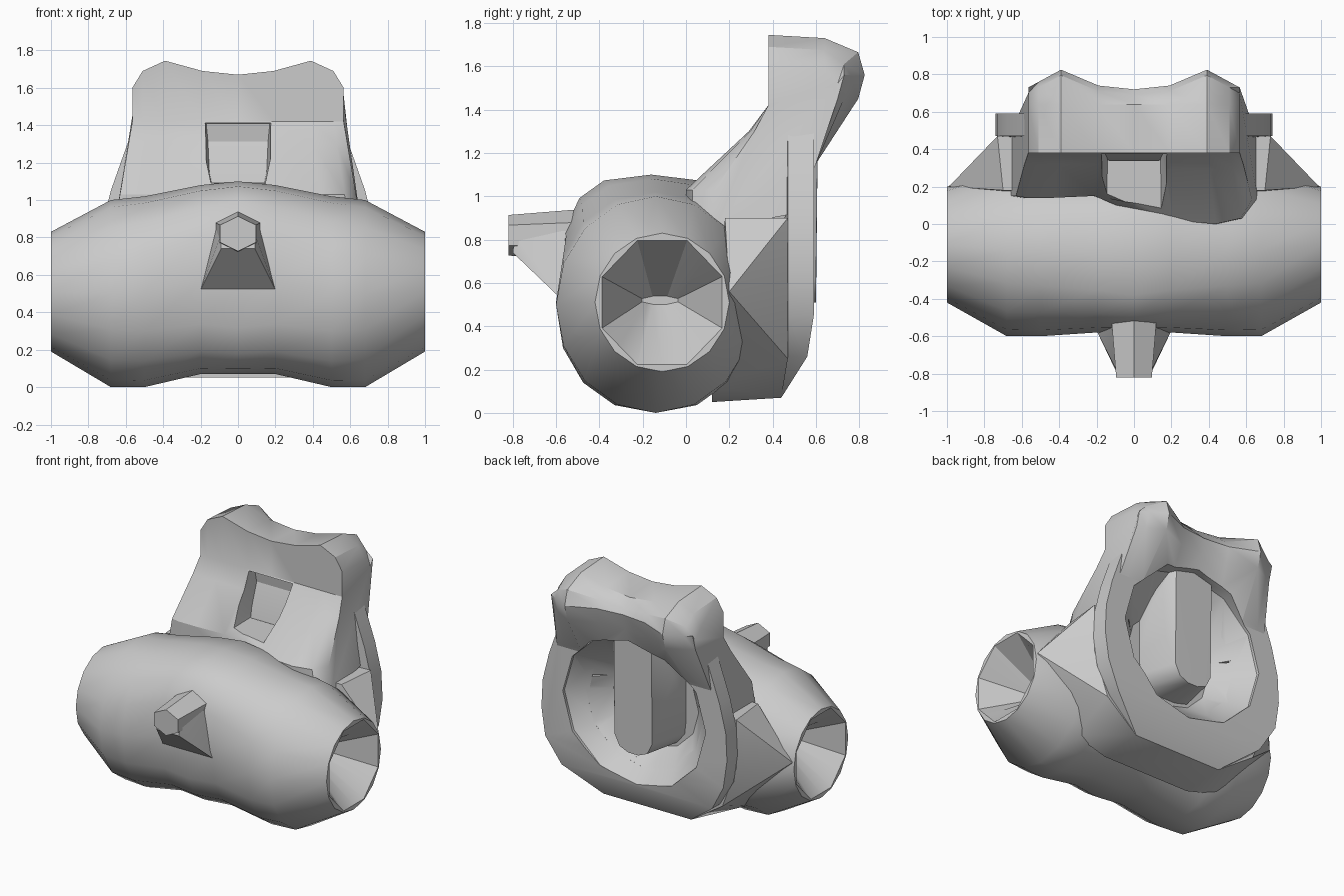
import bpy, bmesh, math

cube = bpy.data.objects.get("Cube")
if cube:
    bpy.data.objects.remove(cube, do_unlink=True)

GREY = (0.6, 0.6, 0.6, 1)
metal = bpy.data.materials.new("cast_grey")
metal.use_nodes = True
metal.diffuse_color = GREY
metal.node_tree.nodes["Principled BSDF"].inputs["Base Color"].default_value = GREY


def finish(name, bm):
    bmesh.ops.recalc_face_normals(bm, faces=bm.faces)
    mesh = bpy.data.meshes.new(name)
    bm.to_mesh(mesh)
    bm.free()
    mesh.materials.append(metal)
    obj = bpy.data.objects.new(name, mesh)
    bpy.context.collection.objects.link(obj)
    return obj


def loft(name, sections):
    """Skin a list of equal-length point rings and cap both ends."""
    bm = bmesh.new()
    rings = [[bm.verts.new(p) for p in s] for s in sections]
    n = len(rings[0])
    for a, b in zip(rings, rings[1:]):
        for i in range(n):
            j = (i + 1) % n
            bm.faces.new((a[i], a[j], b[j], b[i]))
    bm.faces.new(rings[0])
    bm.faces.new(rings[-1])
    return finish(name, bm)


def hull(name, points, mirror=True):
    bm = bmesh.new()
    for x, y, z in points:
        bm.verts.new((x, y, z))
        if mirror and x:
            bm.verts.new((-x, y, z))
    res = bmesh.ops.convex_hull(bm, input=bm.verts)
    junk = {g for g in res["geom_interior"] + res["geom_unused"]
            if isinstance(g, bmesh.types.BMVert)}
    bmesh.ops.delete(bm, geom=list(junk), context="VERTS")
    return finish(name, bm)


def cut(obj, cutter):
    mod = obj.modifiers.new("cut", "BOOLEAN")
    mod.operation = "DIFFERENCE"
    mod.solver = "EXACT"
    mod.object = cutter
    bpy.context.view_layer.objects.active = obj
    bpy.ops.object.modifier_apply(modifier=mod.name)


def barrel_ring(x, cy, cz, ry, rz, power=1.0, octagon=False):
    pts = []
    for i in range(16):
        t = math.tau * (i + 1) / 16
        c, s = math.cos(t), math.sin(t)
        pts.append([x, cy + ry * math.copysign(abs(c) ** power, c),
                    cz + rz * math.copysign(abs(s) ** power, s)])
    if octagon:
        for i in range(1, 16, 2):
            a, b = pts[i - 1], pts[(i + 1) % 16]
            pts[i] = [(p + q) / 2 for p, q in zip(a, b)]
    return pts


# Cross barrel with a faceted funnel bore in each end
half = [(0.66, -0.12, 0.52, 0.09, 0.02, 1, True),
        (1.0, -0.11, 0.51, 0.30, 0.31, 1, True),
        (1.0, -0.11, 0.51, 0.31, 0.32),
        (0.68, -0.14, 0.50, 0.46, 0.50),
        (0.5, -0.14, 0.51, 0.46, 0.51, 0.92),
        (0.2, -0.15, 0.575, 0.43, 0.505, 0.78)]
sections = [barrel_ring(*s) for s in half]
sections.append(barrel_ring(0, -0.16, 0.585, 0.42, 0.515, 0.68))
sections += [barrel_ring(-s[0], *s[1:]) for s in reversed(half)]
barrel = loft("cross_barrel", sections)

# Rear housing joining the barrel to the flange
housing = hull("rear_housing", [
    (0.73, 0.47, 0.90), (0.73, 0.47, 0.55), (0.62, 0.47, 0.25), (0.35, 0.44, 0.07),
    (0.35, 0.12, 0.05), (0.60, 0.12, 0.12), (0.70, 0.18, 0.90), (0.99, 0.20, 0.56)])

# Oval flange on the back
outline = [(0.35, 0.07, 0.44), (0.60, 0.26, 0.56), (0.71, 0.45, 0.59), (0.74, 0.65, 0.59),
           (0.73, 0.85, 0.59), (0.68, 1.05, 0.59), (0.62, 1.22, 0.59), (0.57, 1.36, 0.59)]
flange = hull("rear_flange", [(x, y, z) for x, z, y in outline]
              + [(x, min(y, 0.48) - 0.01, z) for x, z, y in outline])


# Upright bracket with two rounded lobes and two sloping feet
def upright_section(x, top, back, foot):
    prof = [(foot, 1.03), (0.29 + foot * 0.2, 1.30), (0.38, 1.42), (0.38, top),
            (0.64, top - 0.015), (back - 0.03, top - 0.08), (back, 1.56),
            (back - 0.03, 1.45), (0.60, 1.15), (0.50, 0.92), (foot, 0.85)]
    return [(x * (1 + 0.3 * max(0, 1.42 - z)), y, z) for y, z in prof]


# Each entry: x, top height, back reach, left foot, right foot
wing = [(0.565, 1.60, 0.73, 0.13, 0.15), (0.51, 1.69, 0.76, 0.03, 0.14),
        (0.39, 1.745, 0.825, 0.0, 0.14), (0.19, 1.69, 0.74, 0.02, 0.15)]
sections = [upright_section(x, t, b, left) for x, t, b, left, right in wing]
sections.append(upright_section(0, 1.67, 0.72, 0.06))
sections += [upright_section(-x, t, b, right) for x, t, b, left, right in reversed(wing)]
upright = loft("upright_bracket", sections)

# Window pocket in the front of the upright
pocket = hull("pocket_cutter", [
    (0.15, -0.2, 1.08), (0.23, -0.2, 1.43), (0.14, 0.47, 1.10), (0.17, 0.43, 1.41)])
cut(upright, pocket)


# Oval dished recess through the back of the flange
def oval(y, rx, rz, cz):
    return [(rx * math.cos(math.tau * i / 12), y, cz + rz * math.sin(math.tau * i / 12))
            for i in range(12)]


recess = loft("recess_cutter", [oval(0.9, 0.57, 0.54, 0.81), oval(0.57, 0.57, 0.54, 0.81),
                                oval(0.34, 0.34, 0.33, 0.8)])
for part in (housing, flange, upright):
    cut(part, recess)
for cutter in (pocket, recess):
    bpy.data.objects.remove(cutter, do_unlink=True)

# Vertical rib with flared sides and a rounded foot inside the recess
rib_pts = [(0.15, 0.62), (0.11, 0.54), (0.04, 0.51)]
rib = hull("centre_rib", [(x, 0.6, z) for x, z in rib_pts]
           + [(x * 1.6, 0.3, z) for x, z in rib_pts]
           + [(0.15, 0.61, 1.4), (0.16, 0.48, 1.4), (0.24, 0.48, 1.1), (0.24, 0.3, 0.98)])

# Hexagonal nozzle on the front with a gusset under it
nozzle = hull("front_nozzle", [
    (r * math.sin(math.tau * i / 6), y, z + 0.85 * r * math.cos(math.tau * i / 6))
    for y, r, z in ((-0.82, 0.11, 0.82), (-0.45, 0.145, 0.82)) for i in range(6)], False)
gusset = hull("nozzle_gusset", [
    (0.20, -0.57, 0.52), (0.09, -0.80, 0.74), (0.09, -0.79, 0.82), (0.13, -0.45, 0.85),
    (0.20, -0.45, 0.52)])

# Smooth shading with crisp edges kept
bpy.ops.object.select_all(action="DESELECT")
for obj in (barrel, housing, flange, upright, rib, nozzle, gusset):
    obj.select_set(True)
bpy.context.view_layer.objects.active = barrel
bpy.ops.object.shade_smooth_by_angle(angle=math.radians(32))
